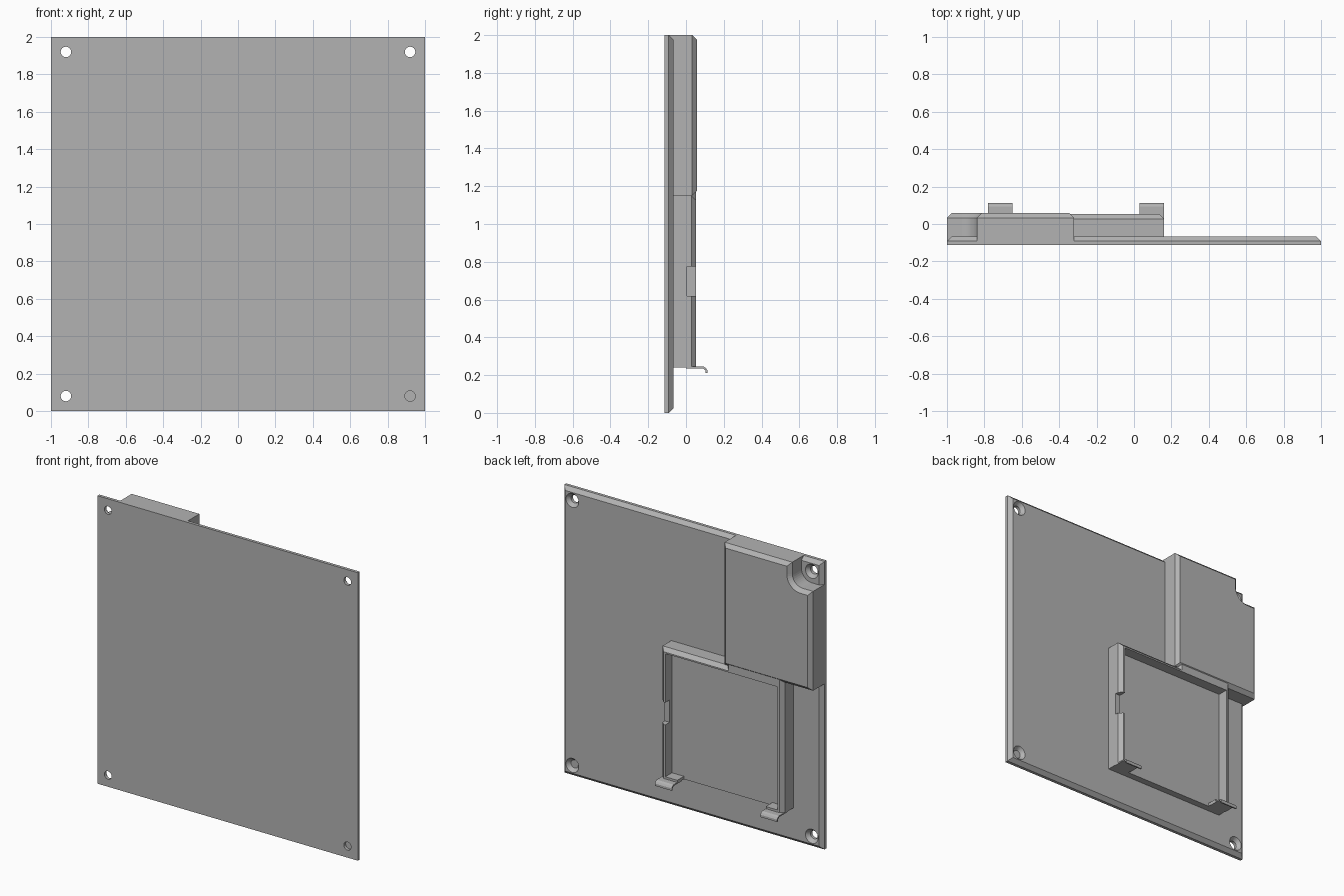
import bpy, bmesh
from math import sin, cos, pi
from mathutils import Vector, Matrix

cube = bpy.data.objects.get("Cube")
if cube:
    bpy.data.objects.remove(cube, do_unlink=True)

grey = bpy.data.materials.new("matte_grey")
grey.use_nodes = True
COLOR = (0.45, 0.45, 0.45, 1)
grey.diffuse_color = COLOR
grey.node_tree.nodes["Principled BSDF"].inputs["Base Color"].default_value = COLOR

FRONT, BACK = -0.113, -0.067      # plate faces
CHAMFER = 0.025


def finish(name, bm):
    bmesh.ops.recalc_face_normals(bm, faces=bm.faces)
    mesh = bpy.data.meshes.new(name)
    bm.to_mesh(mesh)
    bm.free()
    mesh.materials.append(grey)
    ob = bpy.data.objects.new(name, mesh)
    bpy.context.collection.objects.link(ob)
    return ob


def inset(points, widths):
    """Offset each edge of a counter-clockwise outline inward by its width."""
    n = len(points)
    lines = []
    for i in range(n):
        a, b = Vector(points[i]), Vector(points[(i + 1) % n])
        d = (b - a).normalized()
        lines.append((a + Vector((-d.y, d.x)) * widths[i], d))
    result = []
    for i in range(n):
        (p, d), (q, e) = lines[i - 1], lines[i]
        t = (q - p).cross(e) / d.cross(e)
        result.append(p + d * t)
    return result


def chamfered_slab(name, points, y0, y1, flat_edges=()):
    """Extrude an (x, z) outline along y and chamfer its rear rim."""
    widths = [0 if i in flat_edges else CHAMFER for i in range(len(points))]
    rings = [(points, y0), (points, y1 - CHAMFER), (inset(points, widths), y1)]
    bm = bmesh.new()
    loops = [[bm.verts.new((p[0], y, p[1])) for p in ring] for ring, y in rings]
    bm.faces.new(loops[0])
    bm.faces.new(loops[-1])
    n = len(points)
    for low, high in zip(loops, loops[1:]):
        for i in range(n):
            j = (i + 1) % n
            bm.faces.new((low[i], low[j], high[j], high[i]))
    return finish(name, bm)


def box(name, x, y, z):
    bm = bmesh.new()
    bmesh.ops.create_cube(bm, size=1)
    for v in bm.verts:
        v.co = [r[0] if c < 0 else r[1] for c, r in zip(v.co, (x, y, z))]
    return finish(name, bm)


def cone(name, x, z, y0, y1, r0, r1):
    bm = bmesh.new()
    bmesh.ops.create_cone(bm, cap_ends=True, segments=32, radius1=r0,
                          radius2=r1, depth=y1 - y0)
    bm.transform(Matrix.Translation((x, (y0 + y1) / 2, z)) @ Matrix.Rotation(-pi / 2, 4, 'X'))
    return finish(name, bm)


def cut(target, cutter):
    cutter.hide_render = True
    mod = target.modifiers.new("cut", 'BOOLEAN')
    mod.operation = 'DIFFERENCE'
    mod.solver = 'EXACT'
    mod.object = cutter
    bpy.context.view_layer.update()
    graph = bpy.context.evaluated_depsgraph_get()
    mesh = bpy.data.meshes.new_from_object(target.evaluated_get(graph))
    target.modifiers.clear()
    target.data = mesh
    bpy.data.objects.remove(cutter, do_unlink=True)


# Base plate with countersunk corner holes
plate = chamfered_slab("base_plate", [(-1, 0), (1, 0), (1, 2), (-1, 2)], FRONT, BACK)
HOLE = 0.92
for x in (-HOLE, HOLE):
    for z in (1 - HOLE, 1 + HOLE):
        cut(plate, cone("hole_cutter", x, z, -0.2, 0, 0.028, 0.028))
        cut(plate, cone("sink_cutter", x, z, -0.092, -0.062, 0.028, 0.053))

# Upper housing, with a rounded notch clearing the corner hole
R = 0.08
arc = [(-HOLE + R * cos(a), 1 + HOLE - R * sin(a))
       for a in (pi / 2 * i / 10 for i in range(11))]
chamfered_slab("upper_housing",
               [(-1, 1.15), (-0.32, 1.15), (-0.32, 2), (-HOLE + R, 2)]
               + arc + [(-1, 1 + HOLE - R)], BACK - CHAMFER, 0.058)

# Lower tray, joined to the housing and open at the bottom
LEFT, RIGHT, FLOOR, BASE = 0.16, -0.78, -0.02, 0.24
tray = chamfered_slab("lower_tray",
                      [(RIGHT, BASE), (LEFT, BASE), (LEFT, 1.15),
                       (-0.34, 1.15), (-0.34, 1.22), (RIGHT, 1.22)],
                      BACK - 0.01, 0.053, flat_edges=(0,))
cut(tray, box("pocket_cutter", (RIGHT + 0.038, LEFT - 0.038), (FLOOR, 0.2), (0.26, 1.115)))
cut(tray, box("mouth_cutter", (-0.65, 0.03), (FLOOR, 0.2), (0.1, 0.3)))
cut(tray, box("side_slot_cutter", (0.1, 0.3), (0.005, 0.2), (0.62, 0.775)))

# Spring clips at the bottom corners, an extruded hooked strip
TOP = [(0.0, 0.245), (0.093, 0.245), (0.105, 0.238), (0.113, 0.226), (0.113, 0.21)]
UNDER = [(0.104, 0.21), (0.104, 0.224), (0.09, 0.236), (0.0, 0.236)]
for name, x0 in (("right_clip", RIGHT), ("left_clip", 0.03)):
    bm = bmesh.new()
    face = bm.faces.new([bm.verts.new((x0, y, z)) for y, z in TOP + UNDER])
    ext = bmesh.ops.extrude_face_region(bm, geom=[face])
    bmesh.ops.translate(bm, vec=(0.13, 0, 0),
                        verts=[g for g in ext["geom"] if isinstance(g, bmesh.types.BMVert)])
    finish(name, bm)
